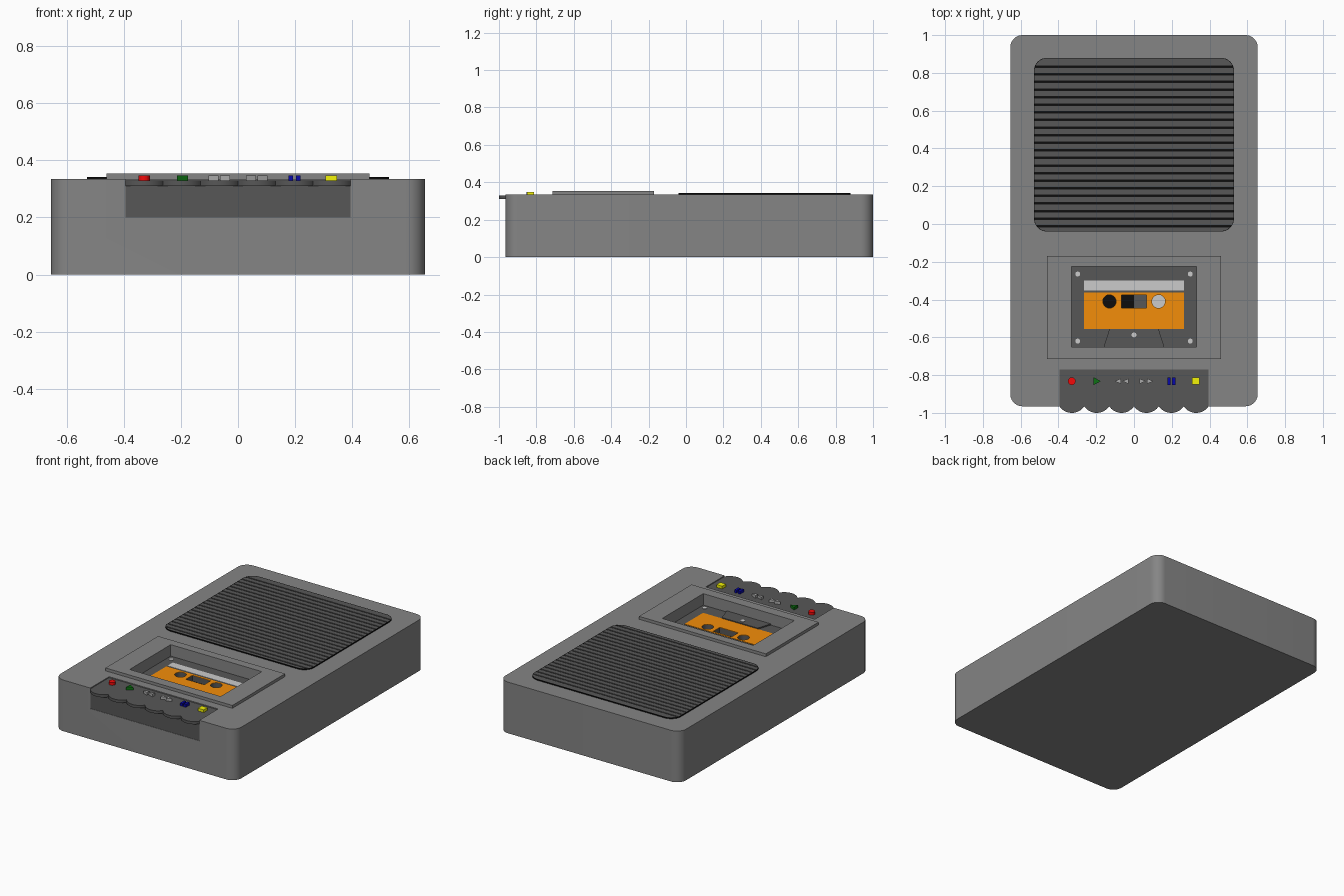
import bpy, bmesh, math

if "Cube" in bpy.data.objects:
    bpy.data.objects.remove(bpy.data.objects["Cube"])


def material(name, rgb):
    m = bpy.data.materials.new(name)
    m.diffuse_color = (*rgb, 1)
    m.use_nodes = True
    m.node_tree.nodes["Principled BSDF"].inputs["Base Color"].default_value = m.diffuse_color
    return m


GREY = material("mid_grey", (0.235, 0.235, 0.235))
DARK = material("dark_grey", (0.095, 0.095, 0.095))
BLACK = material("black", (0.004, 0.004, 0.004))
LIGHT = material("light_grey", (0.6, 0.6, 0.6))
SYMBOL = material("symbol_grey", (0.4, 0.4, 0.4))
ORANGE = material("orange", (0.9, 0.27, 0.003))
RED = material("red", (0.9, 0.003, 0.003))
GREEN = material("green", (0.004, 0.17, 0.006))
BLUE = material("blue", (0.002, 0.002, 0.4))
YELLOW = material("yellow", (0.9, 0.9, 0.002))


def prism(name, outlines, z0, z1, mat=None):
    """Extrude one or more outlines (lists of xy, counter-clockwise) from z0 to z1."""
    bm = bmesh.new()
    for pts in outlines:
        lo = [bm.verts.new((x, y, z0)) for x, y in pts]
        hi = [bm.verts.new((x, y, z1)) for x, y in pts]
        bm.faces.new(lo[::-1])
        bm.faces.new(hi)
        for i in range(len(pts)):
            j = (i + 1) % len(pts)
            bm.faces.new((lo[i], lo[j], hi[j], hi[i]))
    me = bpy.data.meshes.new(name)
    bm.to_mesh(me)
    bm.free()
    ob = bpy.data.objects.new(name, me)
    bpy.context.collection.objects.link(ob)
    if mat:
        me.materials.append(mat)
    return ob


def rect(x0, x1, y0, y1):
    return [(x0, y0), (x1, y0), (x1, y1), (x0, y1)]


def circle(x, y, r, n=32):
    return [(x + r * math.cos(2 * math.pi * i / n), y + r * math.sin(2 * math.pi * i / n))
            for i in range(n)]


def round_rect(x0, x1, y0, y1, r, n=10):
    pts = []
    for k, (cx, cy) in enumerate(((x1 - r, y1 - r), (x0 + r, y1 - r), (x0 + r, y0 + r), (x1 - r, y0 + r))):
        for i in range(n + 1):
            a = (k + i / n) * math.pi / 2
            pts.append((cx + r * math.cos(a), cy + r * math.sin(a)))
    return pts


def cut(targets, cutter):
    for ob in targets:
        bpy.context.view_layer.objects.active = ob
        m = ob.modifiers.new("cut", "BOOLEAN")
        m.operation, m.solver, m.object = "DIFFERENCE", "EXACT", cutter
        bpy.ops.object.modifier_apply(modifier=m.name)
    bpy.data.objects.remove(cutter)


def smooth(ob):
    bpy.ops.object.select_all(action="DESELECT")
    ob.select_set(True)
    bpy.context.view_layer.objects.active = ob
    bpy.ops.object.shade_smooth_by_angle(angle=math.radians(30))


# Case with raised cassette frame, cassette well, grille pocket and key notch
TOP = 0.335
body = prism("case", [round_rect(-0.655, 0.655, -0.965, 1.0, 0.065)], 0, TOP, GREY)
frame = prism("cassette_frame", [rect(-0.46, 0.46, -0.715, -0.17)], TOP, 0.354, GREY)
cut([body, frame], prism("well_cutter", [rect(-0.33, 0.33, -0.65, -0.225)], 0.22, 0.5))
grille_outline = round_rect(-0.53, 0.53, -0.04, 0.88, 0.07)
cut([body], prism("grille_cutter", [grille_outline], 0.31, 0.5))
cut([body], prism("key_cutter", [rect(-0.395, 0.395, -1.1, -0.77)], 0.2, 0.5))

# Speaker grille: black tray with a thin rim, filled with dark slats
tray = prism("grille_tray", [grille_outline], 0.31, 0.342, BLACK)
inner = round_rect(-0.527, 0.527, -0.037, 0.877, 0.067)
cut([tray], prism("tray_cutter", [inner], 0.318, 0.5))
slats = prism("grille_slats", [inner], 0.318, 0.342, DARK)
grooves = [rect(-0.6, 0.6, -0.016 + 0.0402 * i, -0.008 + 0.0402 * i) for i in range(22)]
cut([slats], prism("groove_cutter", grooves, 0.3, 0.5))

# Cassette with label, window and reel holes
CZ = 0.279
FLOOR = CZ - 0.04
cassette = prism("cassette_shell", [rect(-0.33, 0.33, -0.65, -0.225)], 0.22, CZ, DARK)
label = prism("cassette_label", [rect(-0.265, 0.265, -0.555, -0.363)], CZ, CZ + 0.003, ORANGE)
prism("label_strip", [rect(-0.265, 0.265, -0.353, -0.298)], CZ, CZ + 0.003, LIGHT)
holes = [circle(-0.13, -0.41, 0.035), circle(0.13, -0.41, 0.035), rect(-0.067, 0.067, -0.445, -0.377)]
cut([cassette, label], prism("hole_cutter", holes, FLOOR, 0.4))
prism("left_reel", [circle(-0.13, -0.41, 0.035)], FLOOR - 0.002, FLOOR + 0.003, BLACK)
prism("right_reel", [circle(0.13, -0.41, 0.035)], FLOOR - 0.002, FLOOR + 0.003, LIGHT)
prism("window_tape", [rect(-0.067, 0, -0.445, -0.377)], FLOOR - 0.002, FLOOR + 0.005, BLACK)
prism("cassette_ridge", [[(-0.16, -0.65), (0.16, -0.65), (0.13, -0.556), (-0.13, -0.556)]],
      CZ, CZ + 0.008, DARK)
prism("cassette_screws", [circle(sx * 0.298, y, 0.013, 20) for sx in (-1, 1) for y in (-0.265, -0.62)],
      CZ, CZ + 0.003, LIGHT)
prism("centre_screw", [circle(0, -0.587, 0.013, 20)], CZ, CZ + 0.011, LIGHT)

# Key block and six keys with scalloped fronts
prism("key_block", [rect(-0.395, 0.395, -0.963, -0.77)], 0.2, 0.312, DARK)
W = 0.79 / 6
R = ((W / 2) ** 2 + 0.035 ** 2) / 0.07
half = math.asin(W / 2 / R)
centres = [-0.395 + W * (i + 0.5) for i in range(6)]
for i, cx in enumerate(centres):
    arc = []
    for k in range(17):
        a = -half + 2 * half * k / 16
        arc.append((cx + R * math.sin(a), -1.0 + R - R * math.cos(a)))
    smooth(prism(f"key_{i + 1}", [arc + [(cx + W / 2, -0.77), (cx - W / 2, -0.77)]], 0.311, 0.329, DARK))


# Key symbols
def triangle(x, d, w=0.034, h=0.014):
    pts = [(x - d * w / 2, -0.832 - h), (x + d * w / 2, -0.832), (x - d * w / 2, -0.832 + h)]
    return pts if d > 0 else pts[::-1]


c = centres
symbols = [
    ("record_symbol", [circle(c[0], -0.832, 0.02)], RED),
    ("play_symbol", [triangle(c[1] + 0.003, 1, 0.038, 0.02)], GREEN),
    ("rewind_symbol", [triangle(c[2] - 0.02, -1), triangle(c[2] + 0.02, -1)], SYMBOL),
    ("forward_symbol", [triangle(c[3] - 0.02, 1), triangle(c[3] + 0.02, 1)], SYMBOL),
    ("pause_symbol", [rect(c[4] + s * 0.013 - 0.008, c[4] + s * 0.013 + 0.008, -0.852, -0.812) for s in (-1, 1)], BLUE),
    ("stop_symbol", [rect(c[5] - 0.023, c[5] + 0.018, -0.851, -0.812)], YELLOW),
]
for name, outlines, mat in symbols:
    prism(name, outlines, 0.329, 0.347, mat)

for ob in (body, tray, slats):
    smooth(ob)
